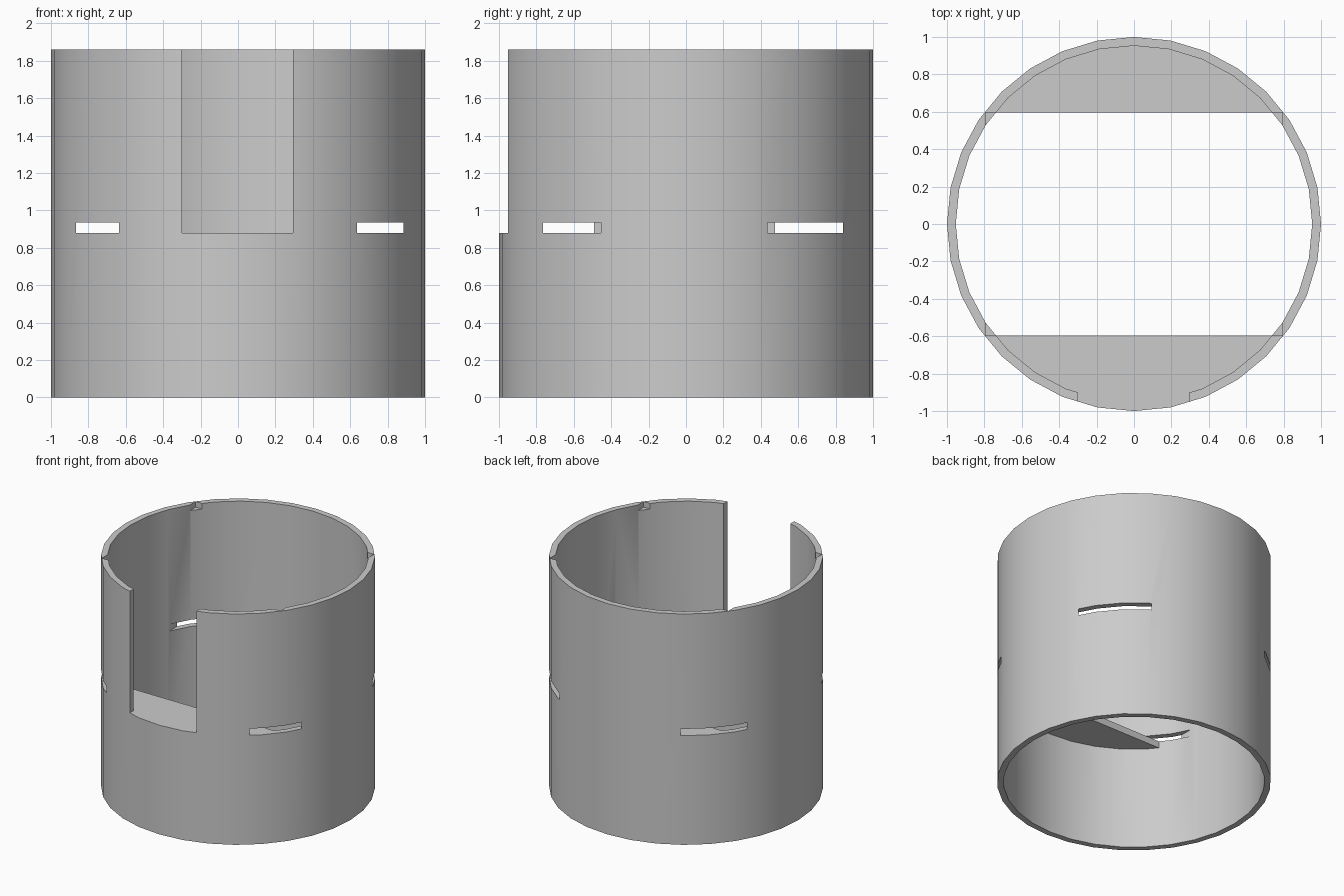
import bpy, bmesh
from math import radians
from mathutils import Matrix, Vector

cube = bpy.data.objects.get("Cube")
if cube:
    bpy.data.objects.remove(cube, do_unlink=True)

HEIGHT = 1.86
OUTER, INNER = 1.0, 0.953
SHELF_TOP, SHELF_THICK = 0.88, 0.055
OPEN_X, OPEN_Y = 0.795, 0.597      # half size of the rectangular opening

grey = bpy.data.materials.new("plain_grey")
grey.use_nodes = True
colour = (0.6, 0.6, 0.6, 1)
grey.diffuse_color = colour
grey.node_tree.nodes["Principled BSDF"].inputs["Base Color"].default_value = colour


def make_object(name, bm):
    bmesh.ops.recalc_face_normals(bm, faces=bm.faces)
    mesh = bpy.data.meshes.new(name)
    bm.to_mesh(mesh)
    bm.free()
    mesh.materials.append(grey)
    obj = bpy.data.objects.new(name, mesh)
    bpy.context.collection.objects.link(obj)
    return obj


def cylinder(radius, z0, z1):
    bm = bmesh.new()
    bmesh.ops.create_cone(bm, cap_ends=True, segments=32, radius1=radius,
                          radius2=radius, depth=z1 - z0,
                          matrix=Matrix.Translation((0, 0, (z0 + z1) / 2)))
    return bm


def prism(outline, z0, z1):
    bm = bmesh.new()
    face = bm.faces.new([bm.verts.new((x, y, z0)) for x, y in outline])
    up = bmesh.ops.extrude_face_region(bm, geom=[face])
    verts = [v for v in up["geom"] if isinstance(v, bmesh.types.BMVert)]
    bmesh.ops.translate(bm, verts=verts, vec=(0, 0, z1 - z0))
    return bm


def rectangle(x0, x1, y0, y1):
    return [(x0, y0), (x1, y0), (x1, y1), (x0, y1)]


def select_only(obj):
    bpy.ops.object.select_all(action='DESELECT')
    obj.select_set(True)
    bpy.context.view_layer.objects.active = obj


def cut(target, bm):
    cutter = make_object("cutter", bm)
    cutter.hide_render = True
    mod = target.modifiers.new("cut", 'BOOLEAN')
    mod.operation, mod.solver, mod.object = 'DIFFERENCE', 'EXACT', cutter
    select_only(target)
    bpy.ops.object.modifier_apply(modifier=mod.name)
    bpy.data.objects.remove(cutter, do_unlink=True)


# Tube wall, bored through
tube = make_object("tube_wall", cylinder(OUTER, 0, HEIGHT))
cut(tube, cylinder(INNER, -1, 3))

# Tall opening in the front
cut(tube, prism(rectangle(-0.3, 0.295, -2, -0.5), SHELF_TOP, 3))

# Flat slab whose corners leave four slots in the wall
slab = [(-0.863, -0.765), (0.882, -0.765), (0.9, 0.84), (-0.878, 0.84)]
cut(tube, prism(slab, SHELF_TOP, 0.934))

# Small corner notches in the top rim
cut(tube, prism(rectangle(-OPEN_X, OPEN_X, -OPEN_Y, OPEN_Y), HEIGHT - 0.045, 3))

select_only(tube)
bpy.ops.object.shade_smooth_by_angle(angle=radians(30))

# Shelf segments at the front and back
for name, side in (("front_shelf", -1), ("back_shelf", 1)):
    bm = cylinder(INNER, SHELF_TOP - SHELF_THICK, SHELF_TOP)
    result = bmesh.ops.bisect_plane(
        bm, geom=bm.verts[:] + bm.edges[:] + bm.faces[:],
        plane_co=Vector((0, side * OPEN_Y, 0)),
        plane_no=Vector((0, side, 0)), clear_inner=True)
    rim = [e for e in result["geom_cut"] if isinstance(e, bmesh.types.BMEdge)]
    bmesh.ops.edgeloop_fill(bm, edges=rim)
    make_object(name, bm)
